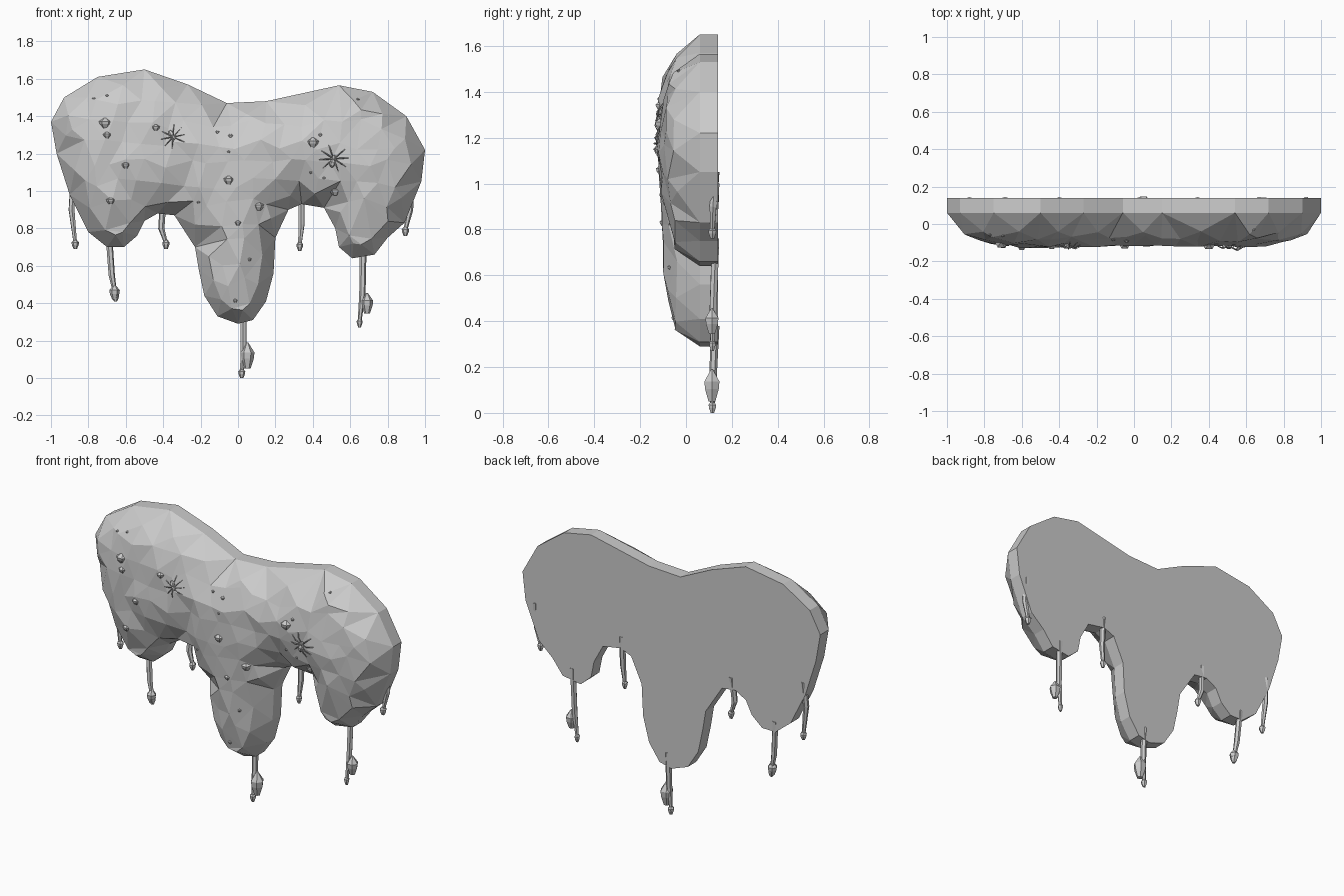
import bpy, bmesh, math, random
from mathutils import Vector
from mathutils.geometry import delaunay_2d_cdt, intersect_point_line
from mathutils.bvhtree import BVHTree

random.seed(4)
if "Cube" in bpy.data.objects:
    bpy.data.objects.remove(bpy.data.objects["Cube"])

BACK, RIM = 0.14, 0.06        # flat back and the front edge of the rim wall
BULGE, ROUNDING = 0.18, 0.35  # dome height and how far in it keeps rising

grey = bpy.data.materials.new("plain grey")
grey.use_nodes = True
colour = (0.6, 0.6, 0.6, 1)
grey.diffuse_color = colour
grey.node_tree.nodes["Principled BSDF"].inputs["Base Color"].default_value = colour


def finish(bm, name):
    """Turn a bmesh into a flat shaded grey object."""
    bmesh.ops.recalc_face_normals(bm, faces=bm.faces)
    mesh = bpy.data.meshes.new(name)
    bm.to_mesh(mesh)
    bm.free()
    mesh.materials.append(grey)
    obj = bpy.data.objects.new(name, mesh)
    bpy.context.collection.objects.link(obj)
    return obj


def tube(bm, points, radii, sides=6):
    """Closed tube through the points, one radius per point."""
    points = [Vector(p) for p in points]
    turn = (points[-1] - points[0]).to_track_quat('Z', 'Y')
    rings = []
    for p, r in zip(points, radii):
        angles = [math.tau * i / sides for i in range(sides)]
        rings.append([bm.verts.new(p + turn @ Vector((r * math.cos(a), r * math.sin(a), 0)))
                      for a in angles])
    for low, high in zip(rings, rings[1:]):
        for i in range(sides):
            j = (i + 1) % sides
            bm.faces.new((low[i], low[j], high[j], high[i]))
    bm.faces.new(rings[0])
    bm.faces.new(rings[-1])


def drop(bm, x, y, z, r, height):
    """Faceted bead: pointed cap, wide shoulder, narrow foot."""
    levels = [(0.5, 0.12), (0.12, 1), (-0.12, 0.9), (-0.5, 0.45)]
    tube(bm, [(x, y, z + height * t) for t, _ in levels], [r * s for _, s in levels])


# Main mass: outline seen from the front, going round from the right side
outline = [Vector(p) for p in (
    (-1, 1.37), (-.93, 1.5), (-.75, 1.61), (-.5, 1.65), (-.27, 1.57), (-.06, 1.47),
    (.15, 1.48), (.54, 1.565), (.72, 1.53), (.9, 1.4), (1, 1.22), (.98, 1.05),
    (.89, .83), (.8, .75), (.73, .66), (.61, .64), (.54, .7), (.52, .8), (.46, .91),
    (.34, .93), (.27, .9), (.2, .75), (.19, .56), (.15, .41), (.08, .31), (0, .29),
    (-.11, .33), (-.18, .44), (-.21, .58), (-.23, .7), (-.34, .87), (-.43, .88),
    (-.5, .84), (-.54, .76), (-.61, .7), (-.7, .7), (-.8, .78), (-.9, .98), (-.97, 1.2))]
count = len(outline)
edges = [(i, (i + 1) % count) for i in range(count)]


def edge_distance(p):
    best = 9
    for i, j in edges:
        a, b = outline[i], outline[j]
        t = min(1, max(0, intersect_point_line(p, a, b)[1]))
        best = min(best, (p - a.lerp(b, t)).length)
    return best


def inside(p):
    hit = False
    for i, j in edges:
        a, b = outline[i], outline[j]
        if (a.y > p.y) != (b.y > p.y):
            if p.x < a.x + (p.y - a.y) / (b.y - a.y) * (b.x - a.x):
                hit = not hit
    return hit


# A ring just inside the outline, then jittered points over the middle
points = list(outline)
for i, j in edges:
    a, b = outline[i], outline[j]
    along = (b - a).normalized()
    p = (a + b) / 2 + Vector((along.y, -along.x)) * 0.065
    if inside(p) and edge_distance(p) > 0.05:
        points.append(p)
step = 0.105
for row in range(16):
    for col in range(21):
        p = Vector((col * step - 1.05 + row % 2 * step / 2, row * step + 0.2))
        p += Vector((random.uniform(-1, 1), random.uniform(-1, 1))) * step * 0.28
        if inside(p) and edge_distance(p) > 0.1:
            points.append(p)

flat, _, faces, *_ = delaunay_2d_cdt(points, [], [list(range(count))], 1, 1e-5)
bm = bmesh.new()
verts = []
for p in flat:
    d = edge_distance(p)
    rise = math.sqrt(max(0, 1 - (1 - min(d / ROUNDING, 1)) ** 2))
    wobble = random.uniform(-0.012, 0.012) if d > 0.03 else 0
    verts.append(bm.verts.new((p.x, RIM - BULGE * rise + wobble, p.y)))
for face in faces:
    bm.faces.new([verts[i] for i in face])
surface = BVHTree.FromBMesh(bm)

# Rim wall and flat back
rim = [e for e in bm.edges if e.is_boundary]
made = bmesh.ops.extrude_edge_only(bm, edges=rim)["geom"]
for v in made:
    if isinstance(v, bmesh.types.BMVert):
        v.co.y = BACK
back_edges = [e for e in made if isinstance(e, bmesh.types.BMEdge) and e.is_boundary]
bmesh.ops.edgeloop_fill(bm, edges=back_edges)
finish(bm, "hanging_mass")


def front_y(x, z):
    hit = surface.ray_cast(Vector((x, -1, z)), Vector((0, 1, 0)))[0]
    return hit.y if hit else RIM


# Thin drips at the back: top, middle and end positions, then the end bead radius
drips = [
    ((-.88, 1.05), (-.89, .9), (-.87, .7), .02),
    ((-.69, .76), (-.675, .55), (-.655, .42), .02),
    ((-.4, .95), (-.41, .8), (-.385, .7), .02),
    ((.03, .38), (.03, .17), (.02, .01), .019),
    ((.34, 1), (.34, .82), (.33, .69), .018),
    ((.67, .72), (.665, .45), (.65, .28), .016),
    ((.92, 1.05), (.92, .9), (.895, .77), .02)]
for number, (top, mid, end, r) in enumerate(drips, 1):
    bm = bmesh.new()
    path = [(top[0], BACK - .012, top[1]), (mid[0], .118, mid[1]), (end[0], .115, end[1] + .02)]
    tube(bm, path, (.018, .017, .01))
    drop(bm, end[0], .115, end[1] + .018, r, .056)
    finish(bm, f"drip_{number}")

# Larger beads clinging to the longest drips
bm = bmesh.new()
for x, z, r, height in ((.05, .12, .038, .14), (.69, .4, .033, .11), (-.66, .46, .028, .08)):
    drop(bm, x, .113, z, r, height)
finish(bm, "drip_beads")

# Small beads on the front face
beads = [
    (-.71, 1.365, .037), (-.7, 1.3, .024), (-.6, 1.14, .025), (-.68, .95, .025),
    (-.44, 1.34, .024), (-.77, 1.495, .01), (-.7, 1.51, .01), (-.11, 1.315, .012),
    (-.04, 1.295, .015), (-.05, 1.21, .01), (-.05, 1.06, .032), (-.21, .94, .01),
    (.11, .92, .03), (0, .83, .02), (.06, .635, .012), (-.015, .415, .014),
    (.4, 1.26, .037), (.44, 1.3, .013), (.39, 1.1, .01), (.46, 1.07, .01),
    (.52, 1, .03), (.64, 1.49, .01)]
bm = bmesh.new()
for x, z, r in beads:
    drop(bm, x, front_y(x, z) + r * .35, z, r, r * 1.6)
finish(bm, "front_beads")


# Spiders: two part body and eight bent legs
def spider(name, x, z, size, angle):
    bm = bmesh.new()

    def place(along, side, lift):
        px = x + size * (along * math.cos(angle) - side * math.sin(angle))
        pz = z + size * (along * math.sin(angle) + side * math.cos(angle))
        return px, front_y(px, pz) - size * lift, pz

    for start, length, r in ((-.5, .55, .2), (0, .35, .13)):
        stops = [place(start + length * t, 0, .12) for t in (0, .3, .7, 1)]
        tube(bm, stops, [size * r * s for s in (.4, 1, 1, .4)])
    for side in (-1, 1):
        for k in range(4):
            a = math.radians(35 + 37 * k) * side
            knee, foot = (.55, 1)
            path = [place(r * math.cos(a) + .1, r * math.sin(a), lift)
                    for r, lift in ((.05, .12), (knee, .22), (foot, 0))]
            tube(bm, path, [size * w for w in (.05, .045, .025)], 4)
    finish(bm, name)


spider("spider_right", -.35, 1.295, .065, math.radians(-60))
spider("spider_left", .51, 1.165, .078, math.radians(75))
